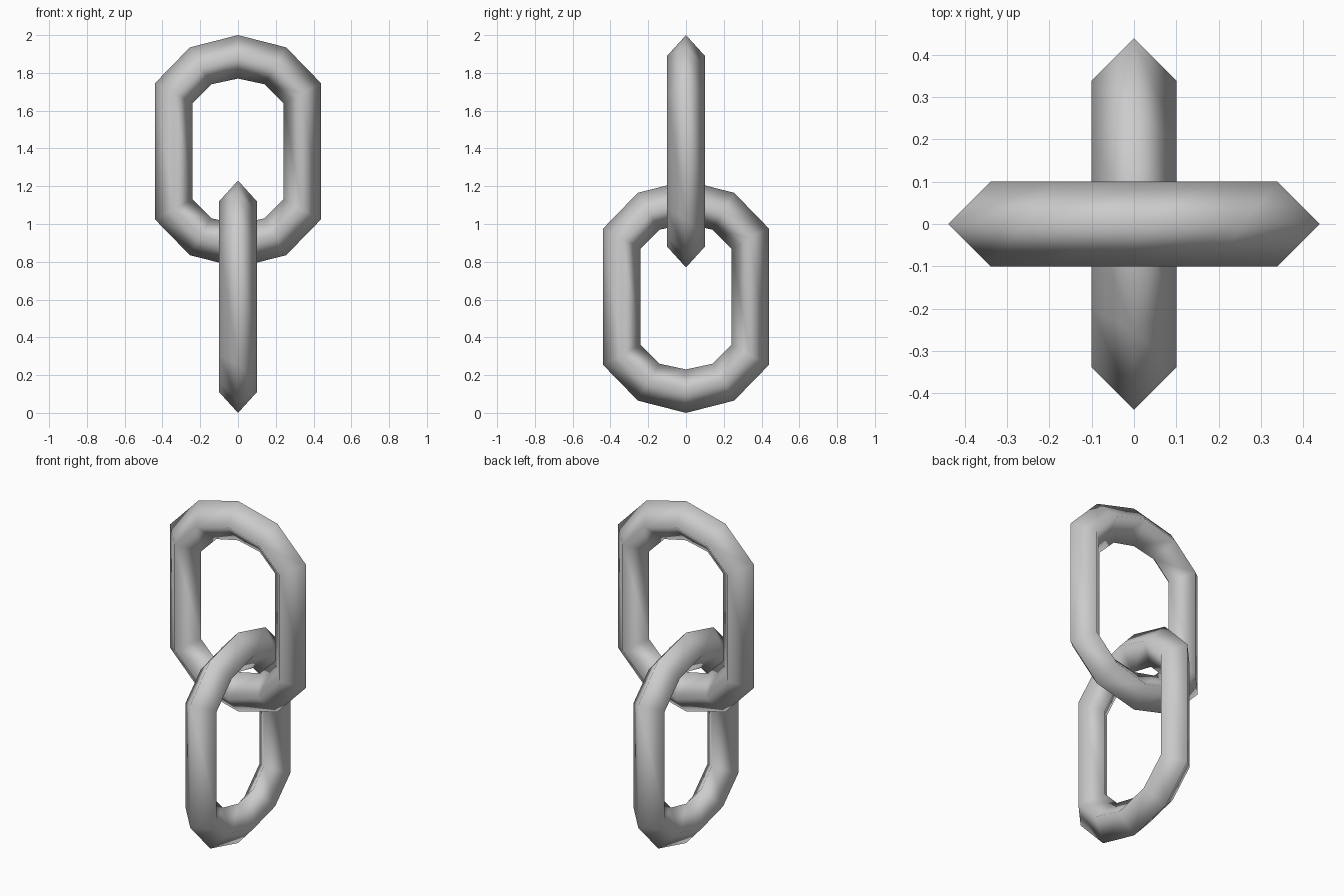
import bpy
import bmesh
from math import radians
from mathutils import Matrix

if "Cube" in bpy.data.objects:
    bpy.data.objects.remove(bpy.data.objects["Cube"])

steel = bpy.data.materials.new("grey_steel")
steel.use_nodes = True
GREY = (0.6, 0.6, 0.6, 1)
steel.diffuse_color = GREY
steel.node_tree.nodes["Principled BSDF"].inputs["Base Color"].default_value = GREY

HALF_WIDTH = 0.1
# Quarter of a link: outer, middle and inner (x, z) of each diamond section
QUARTER = [
    ((0, 0.615), (0, 0.505), (0, 0.385)),
    ((0.255, 0.55), (0.20, 0.45), (0.14, 0.355)),
    ((0.44, 0.36), (0.34, 0.31), (0.24, 0.255)),
]


def flip(section, sx, sz):
    return tuple((x * sx, z * sz) for x, z in section)


def make_link(name, height, turn):
    # Mirror the quarter into a full loop of sections
    half = QUARTER + [flip(s, 1, -1) for s in reversed(QUARTER)]
    loop = half + [flip(s, -1, 1) for s in reversed(half[1:-1])]

    bm = bmesh.new()
    rings = []
    for outer, mid, inner in loop:
        corners = [(outer, 0), (mid, HALF_WIDTH), (inner, 0), (mid, -HALF_WIDTH)]
        rings.append([bm.verts.new((p[0], y, p[1])) for p, y in corners])

    # Bridge each section to the next, closing the loop
    for i, ring in enumerate(rings):
        following = rings[(i + 1) % len(rings)]
        for j in range(4):
            k = (j + 1) % 4
            bm.faces.new((ring[j], ring[k], following[k], following[j]))
    bmesh.ops.recalc_face_normals(bm, faces=bm.faces)
    for face in bm.faces:
        face.smooth = True
    bm.transform(Matrix.Translation((0, 0, height)) @ Matrix.Rotation(radians(turn), 4, "Z"))

    mesh = bpy.data.meshes.new(name)
    bm.to_mesh(mesh)
    bm.free()
    mesh.materials.append(steel)
    link = bpy.data.objects.new(name, mesh)
    bpy.context.collection.objects.link(link)


# Two interlocked links, a quarter turn apart
make_link("upper_link", 1.385, 0)
make_link("lower_link", 0.615, 90)
